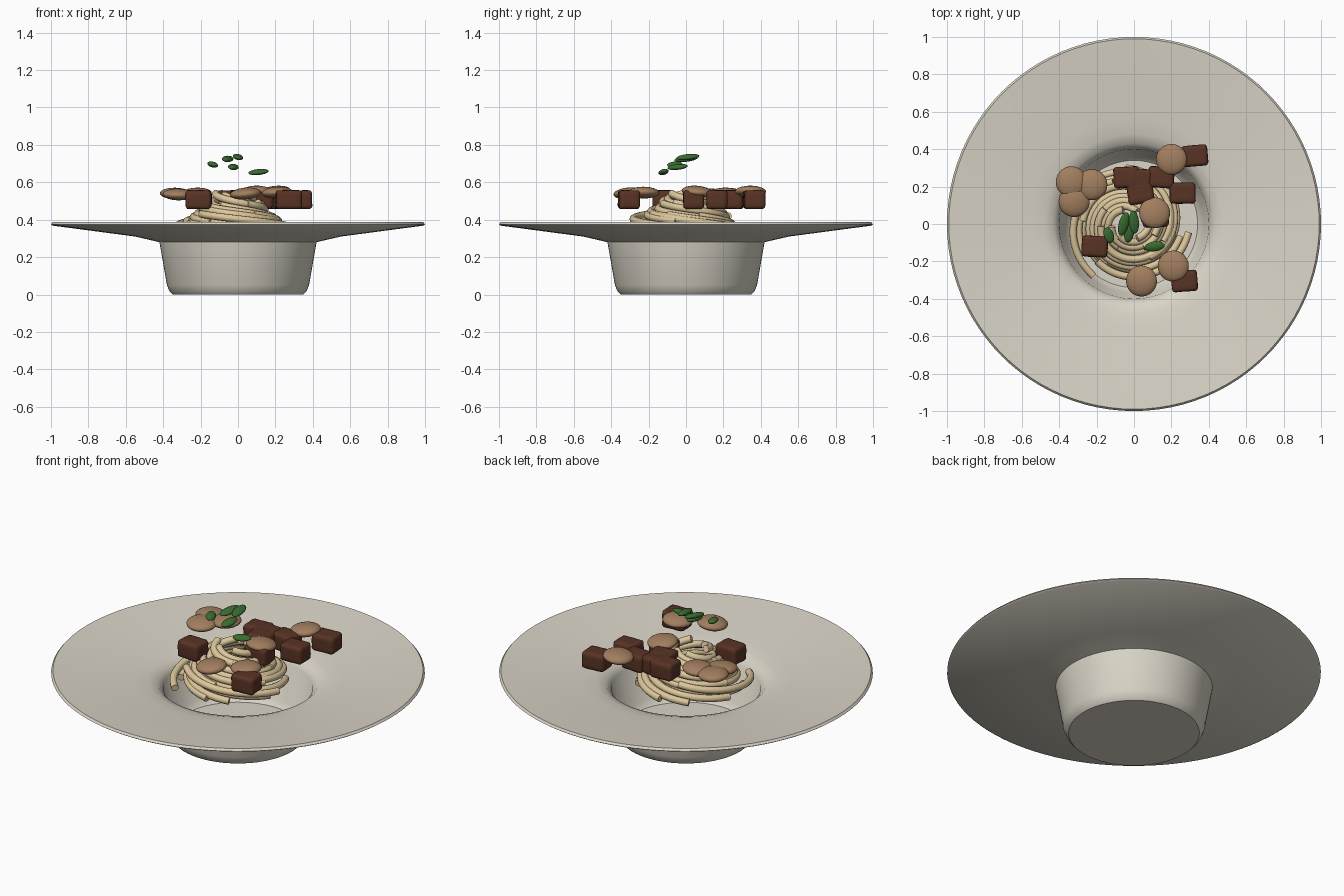
import bpy, bmesh, math, random
from mathutils import Matrix, Euler

if "Cube" in bpy.data.objects:
    bpy.data.objects.remove(bpy.data.objects["Cube"])
random.seed(4)


def material(name, r, g, b):
    m = bpy.data.materials.new(name)
    m.use_nodes = True
    m.diffuse_color = (r, g, b, 1)
    bsdf = next(n for n in m.node_tree.nodes if n.type == "BSDF_PRINCIPLED")
    bsdf.inputs["Base Color"].default_value = (r, g, b, 1)
    bsdf.inputs["Roughness"].default_value = 0.6
    return m


ceramic = material("ceramic", 0.70, 0.66, 0.57)
pasta = material("pasta", 0.72, 0.57, 0.33)
meat = material("meat", 0.10, 0.033, 0.018)
mushroom = material("mushroom", 0.36, 0.21, 0.115)
herb = material("herb", 0.04, 0.15, 0.03)


def finish(name, bm, mat, angle=40):
    bmesh.ops.recalc_face_normals(bm, faces=bm.faces)
    mesh = bpy.data.meshes.new(name)
    bm.to_mesh(mesh)
    bm.free()
    mesh.materials.append(mat)
    ob = bpy.data.objects.new(name, mesh)
    bpy.context.collection.objects.link(ob)
    bpy.ops.object.select_all(action="DESELECT")
    ob.select_set(True)
    bpy.context.view_layer.objects.active = ob
    bpy.ops.object.shade_smooth_by_angle(angle=math.radians(angle))
    return ob


# Wide-rimmed plate with a deep well, turned from one profile
def plate():
    profile = [(0, 0), (0.35, 0), (0.365, 0.015), (0.38, 0.05), (0.42, 0.28),
               (0.55, 0.31), (0.99, 0.368), (1, 0.375), (0.99, 0.387),
               (0.56, 0.345), (0.48, 0.334), (0.43, 0.318), (0.4, 0.285),
               (0.37, 0.07), (0.34, 0.04), (0, 0.04)]
    bm = bmesh.new()
    verts = [bm.verts.new((r, 0, z)) for r, z in profile]
    edges = [bm.edges.new(pair) for pair in zip(verts, verts[1:])]
    bmesh.ops.spin(bm, geom=verts + edges, cent=(0, 0, 0), axis=(0, 0, 1),
                   angle=math.tau, steps=96, use_duplicate=False)
    bmesh.ops.remove_doubles(bm, verts=bm.verts, dist=0.0005)
    finish("plate", bm, ceramic)


# Spaghetti strands winding outward and down
def strand(index, start, sweep, r0, r1, z0, z1):
    curve = bpy.data.curves.new("spaghetti", "CURVE")
    curve.dimensions = "3D"
    curve.bevel_depth = 0.02
    curve.bevel_resolution = 3
    curve.use_fill_caps = True
    curve.resolution_u = 3
    steps = 18
    spline = curve.splines.new("NURBS")
    spline.points.add(steps)
    spline.use_endpoint_u = True
    for i, p in enumerate(spline.points):
        t = i / steps
        a = math.radians(start + sweep * t)
        r = r0 + (r1 - r0) * t
        p.co = (-0.03 + r * math.cos(a), r * math.sin(a), z0 + (z1 - z0) * t, 1)
    curve.materials.append(pasta)
    ob = bpy.data.objects.new(f"spaghetti_{index}", curve)
    bpy.context.collection.objects.link(ob)


# Rounded, slightly rough meat cube
def meat_cube(index, x, y, z, yaw):
    bm = bmesh.new()
    bmesh.ops.create_cube(bm, size=1)
    bmesh.ops.scale(bm, vec=(0.138, 0.112, 0.1), verts=bm.verts)
    bmesh.ops.bevel(bm, geom=bm.edges[:], offset=0.018, segments=3,
                    profile=0.5, affect="EDGES")
    bmesh.ops.subdivide_edges(bm, edges=[e for e in bm.edges if e.calc_length() > 0.04],
                              cuts=3, use_grid_fill=True)
    for v in bm.verts:
        v.co *= random.uniform(0.98, 1.02)
    bmesh.ops.transform(bm, verts=bm.verts, matrix=Matrix.Translation((x, y, z))
                        @ Matrix.Rotation(math.radians(yaw), 4, "Z"))
    finish(f"meat_cube_{index}", bm, meat, 50)


# Flattened ball for mushroom slices and herb leaves
def pebble(name, at, size, turn, mat):
    bm = bmesh.new()
    bmesh.ops.create_uvsphere(bm, u_segments=28, v_segments=14, radius=1)
    rot = Euler([math.radians(d) for d in turn]).to_matrix().to_4x4()
    bmesh.ops.transform(bm, verts=bm.verts, matrix=Matrix.Translation(at) @ rot
                        @ Matrix.Diagonal((*size, 1)))
    finish(name, bm, mat, 80)


plate()

# Outer, middle and inner layers of the nest
layers = [(8, 0.2, 0.29, 0.42, 0.335, 150), (7, 0.14, 0.235, 0.48, 0.385, 200),
          (6, 0.08, 0.17, 0.53, 0.42, 220)]
count = 0
for n, r0, r1, z0, z1, sweep in layers:
    for k in range(n):
        count += 1
        j = random.uniform(-0.012, 0.012)
        strand(count, 360 * k / n + 20 * n + random.uniform(-12, 12), sweep,
               r0 + j, r1 + j, z0 + j, z1 + j)
# Long loose ends at the left and right of the nest
strand(count + 1, 110, 126, 0.24, 0.335, 0.42, 0.33)
strand(count + 2, 230, 122, 0.26, 0.325, 0.43, 0.36)

cubes = [(-0.21, -0.12, -3), (0.27, -0.305, 4), (0.26, 0.165, 0), (0.325, 0.365, 5),
         (0.145, 0.25, -4), (-0.04, 0.25, 3), (0.025, 0.24, -6), (0.035, 0.165, 8),
         (0.115, 0.04, 2)]
for i, (x, y, yaw) in enumerate(cubes):
    meat_cube(i + 1, x, y, 0.507, yaw)

slices = [(-0.335, 0.225, 0.54), (-0.225, 0.21, 0.54), (-0.32, 0.12, 0.535),
          (0.2, 0.345, 0.55), (0.11, 0.06, 0.55), (0.21, -0.225, 0.545),
          (0.04, -0.305, 0.54)]
for i, at in enumerate(slices):
    tilt = (random.uniform(-6, 6), random.uniform(-6, 6), 0)
    pebble(f"mushroom_slice_{i + 1}", at, (0.083, 0.083, 0.031), tilt, mushroom)

leaves = [(-0.135, -0.06, 0.695, 110, 0.043), (-0.055, 0, 0.725, 75, 0.065),
          (-0.025, -0.045, 0.682, 80, 0.055), (0, 0.01, 0.735, 95, 0.062),
          (0.11, -0.12, 0.655, 8, 0.055)]
for i, (x, y, z, yaw, length) in enumerate(leaves):
    pebble(f"herb_leaf_{i + 1}", (x, y, z), (length, 0.027, 0.015),
           (12, -6, yaw), herb)
